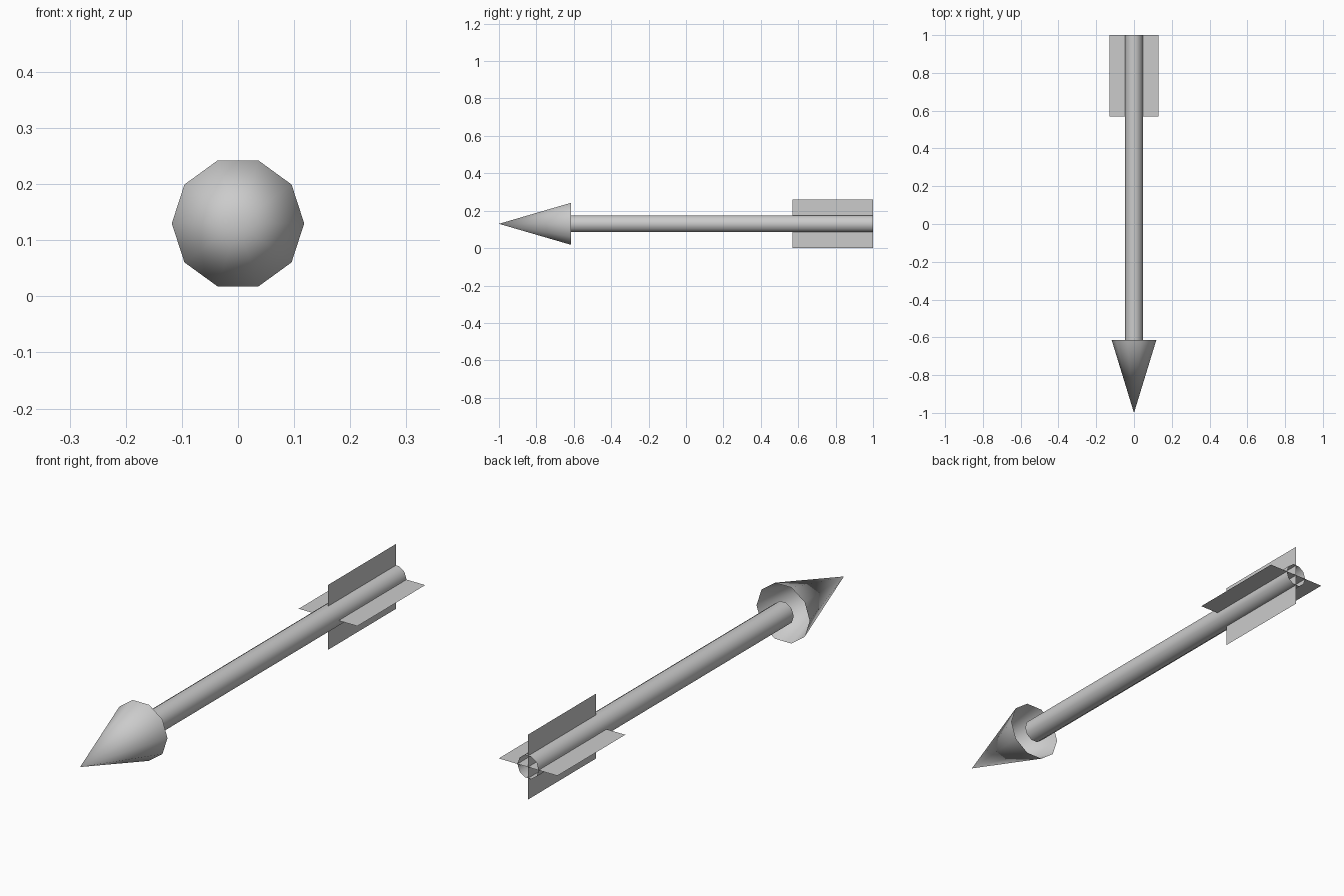
import bpy, bmesh, math
from mathutils import Matrix

old = bpy.data.objects.get("Cube")
if old:
    bpy.data.objects.remove(old, do_unlink=True)

AXIS_Z = 0.13
SIDES = 10

grey = bpy.data.materials.new("plain grey")
grey.use_nodes = True
colour = (0.6, 0.6, 0.6, 1)
grey.diffuse_color = colour
grey.node_tree.nodes["Principled BSDF"].inputs["Base Color"].default_value = colour


def add_object(name, bm, smooth=False):
    mesh = bpy.data.meshes.new(name)
    bm.to_mesh(mesh)
    bm.free()
    mesh.materials.append(grey)
    obj = bpy.data.objects.new(name, mesh)
    bpy.context.collection.objects.link(obj)
    if smooth:
        bpy.ops.object.select_all(action='DESELECT')
        obj.select_set(True)
        bpy.context.view_layer.objects.active = obj
        bpy.ops.object.shade_smooth_by_angle(angle=math.radians(40))
    return obj


def open_cone(name, front_radius, back_radius, front, back):
    """Uncapped cone or tube lying along y."""
    bm = bmesh.new()
    place = (Matrix.Translation((0, (front + back) / 2, AXIS_Z))
             @ Matrix.Rotation(math.radians(-90), 4, 'X'))
    bmesh.ops.create_cone(bm, cap_ends=False, segments=SIDES,
                          radius1=front_radius, radius2=back_radius,
                          depth=back - front, matrix=place)
    bmesh.ops.rotate(bm, verts=bm.verts, cent=(0, 0, AXIS_Z),
                     matrix=Matrix.Rotation(math.radians(90), 3, 'Y'))
    # Merge the point and make the vertices sit on the x axis
    bmesh.ops.remove_doubles(bm, verts=bm.verts, dist=1e-5)
    widest = max(v.co.x for v in bm.verts)
    if widest < max(front_radius, back_radius) - 1e-4:
        bmesh.ops.rotate(bm, verts=bm.verts, cent=(0, 0, AXIS_Z),
                         matrix=Matrix.Rotation(math.pi / SIDES, 3, 'Y'))
    bmesh.ops.recalc_face_normals(bm, faces=bm.faces)
    return add_object(name, bm, smooth=True)


# Hollow head and shaft
open_cone("arrow_head", 0, 0.118, -1, -0.615)
open_cone("shaft", 0.047, 0.047, -0.615, 1)

# Two crossed thin sheets form the four tail fins
for name, turn in (("side_fins", 0), ("upright_fins", 90)):
    bm = bmesh.new()
    place = (Matrix.Translation((0, 0.785, AXIS_Z))
             @ Matrix.Rotation(math.radians(turn), 4, 'Y')
             @ Matrix.Diagonal((0.26, 0.43, 1, 1)))
    bmesh.ops.create_grid(bm, x_segments=1, y_segments=1, size=0.5, matrix=place)
    add_object(name, bm)
